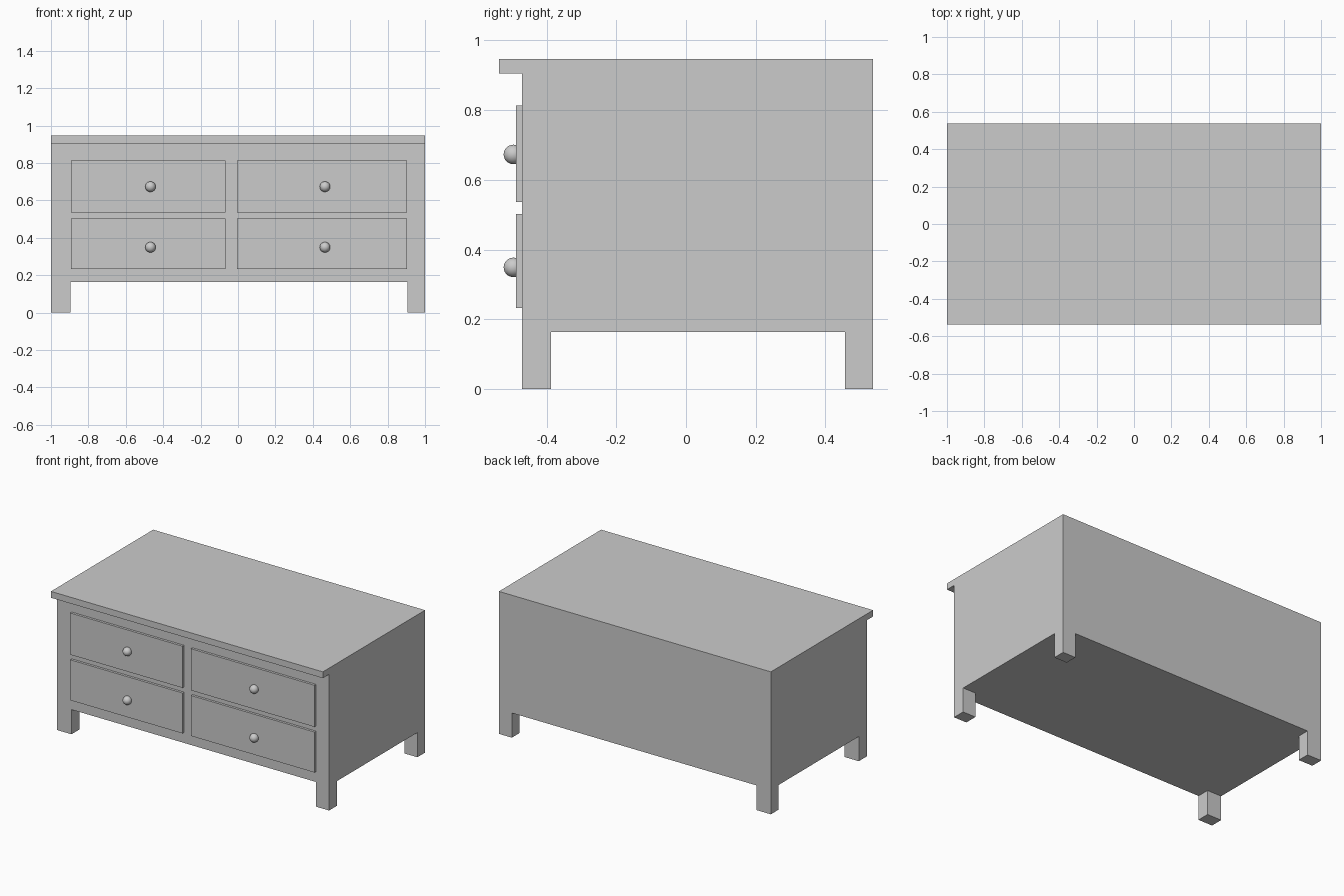
import bpy, bmesh
from mathutils import Vector

if "Cube" in bpy.data.objects:
    bpy.data.objects.remove(bpy.data.objects["Cube"])

FRONT, BACK = -0.471, 0.537
BASE, LIP, TOP = 0.164, 0.905, 0.947
LEG_X = (-0.895, 0.905)
LEG_Y = (-0.387, 0.456)


def add_box(bm, lo, hi):
    lo, hi = Vector(lo), Vector(hi)
    verts = bmesh.ops.create_cube(bm, size=1)["verts"]
    for v in verts:
        v.co = [(lo[i] + hi[i]) / 2 + v.co[i] * (hi[i] - lo[i]) for i in range(3)]


def finish(bm, name):
    bmesh.ops.recalc_face_normals(bm, faces=bm.faces[:])
    mesh = bpy.data.meshes.new(name)
    bm.to_mesh(mesh)
    bm.free()
    obj = bpy.data.objects.new(name, mesh)
    bpy.context.collection.objects.link(obj)
    return obj


def cut(bm, axis, value):
    point, normal = Vector(), Vector()
    point[axis], normal[axis] = value, 1
    bmesh.ops.bisect_plane(bm, geom=bm.verts[:] + bm.edges[:] + bm.faces[:],
                           plane_co=point, plane_no=normal)
    bm.normal_update()


def pull(bm, faces, offset):
    for f in bmesh.ops.extrude_discrete_faces(bm, faces=faces)["faces"]:
        bmesh.ops.translate(bm, verts=f.verts[:], vec=offset)
    bm.normal_update()


# Carcass: box with the top's front lip and four legs drawn out of it
bm = bmesh.new()
add_box(bm, (-1, FRONT, BASE), (1, BACK, TOP))
bm.normal_update()
cut(bm, 2, LIP)
pull(bm, [f for f in bm.faces
          if f.normal.y < -0.9 and f.calc_center_median().z > LIP], (0, -0.537 - FRONT, 0))
for x in LEG_X:
    cut(bm, 0, x)
for y in LEG_Y:
    cut(bm, 1, y)


def is_leg(f):
    c = f.calc_center_median()
    return (f.normal.z < -0.9 and c.z < BASE + 0.01
            and not LEG_X[0] < c.x < LEG_X[1]
            and not LEG_Y[0] < c.y < LEG_Y[1])


pull(bm, [f for f in bm.faces if is_leg(f)], (0, 0, -BASE))
bmesh.ops.dissolve_limit(bm, angle_limit=0.01, verts=bm.verts[:], edges=bm.edges[:])
finish(bm, "cabinet_body")

# Drawer fronts, each with a round knob
columns = {"left": (-0.893, -0.067, -0.468), "right": (-0.005, 0.904, 0.465)}
rows = {"lower": (0.233, 0.502, 0.349), "upper": (0.536, 0.813, 0.673)}
for side, (x0, x1, knob_x) in columns.items():
    for level, (z0, z1, knob_z) in rows.items():
        bm = bmesh.new()
        add_box(bm, (x0, FRONT, z0), (x1, -0.487, z1))
        finish(bm, f"{level}_{side}_drawer")

        bpy.ops.mesh.primitive_uv_sphere_add(segments=32, ring_count=16, radius=0.028,
                                             location=(knob_x, -0.495, knob_z))
        bpy.context.object.name = f"{level}_{side}_knob"
        bpy.ops.object.shade_smooth()
